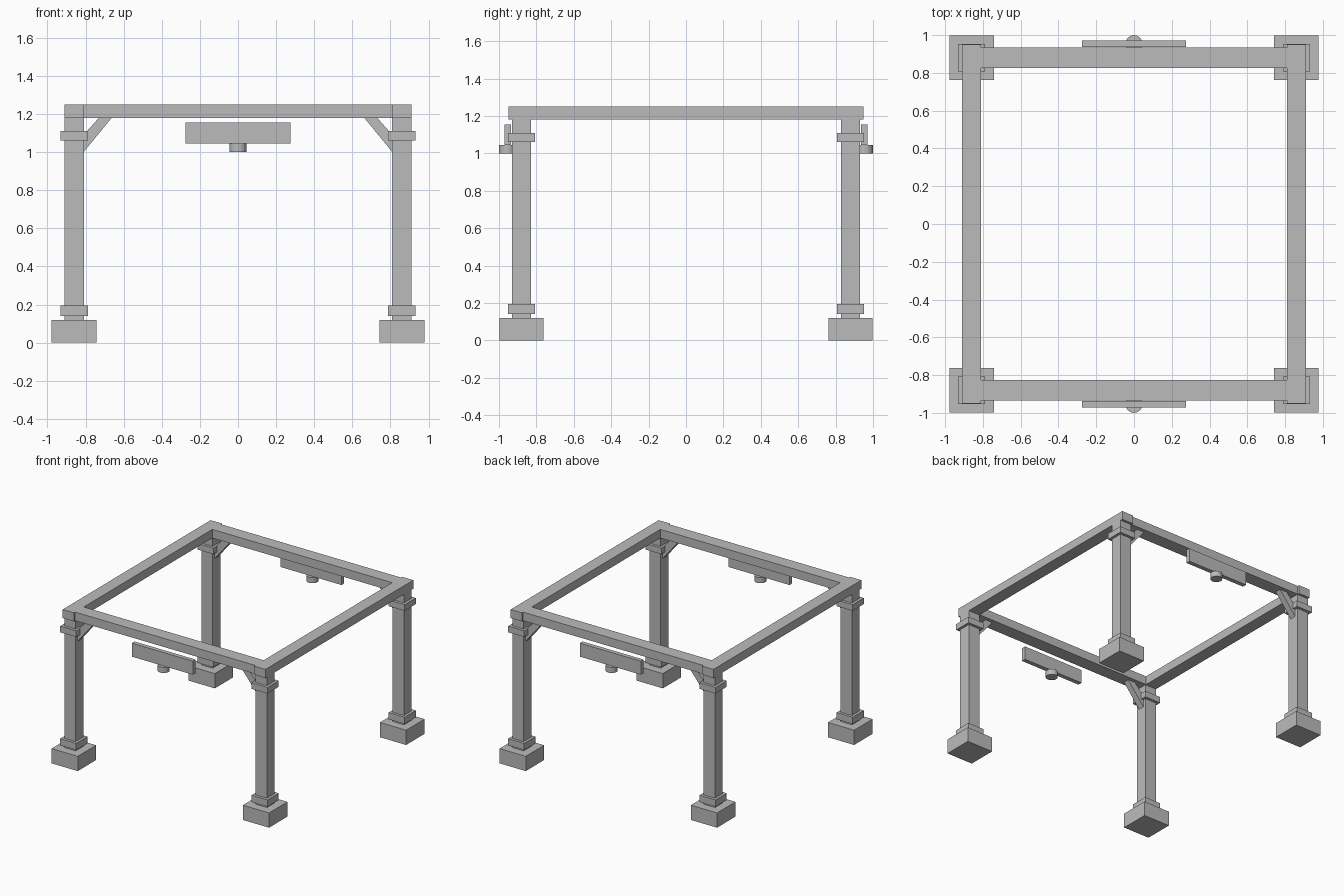
import bpy
import bmesh
from mathutils import Vector

cube = bpy.data.objects.get("Cube")
if cube:
    bpy.data.objects.remove(cube, do_unlink=True)

grey = bpy.data.materials.new("plain grey")
grey.use_nodes = True
COLOUR = (0.5, 0.5, 0.5, 1)
grey.diffuse_color = COLOUR
grey.node_tree.nodes["Principled BSDF"].inputs["Base Color"].default_value = COLOUR


def finish(name, bm):
    bmesh.ops.recalc_face_normals(bm, faces=bm.faces)
    mesh = bpy.data.meshes.new(name)
    bm.to_mesh(mesh)
    bm.free()
    mesh.materials.append(grey)
    obj = bpy.data.objects.new(name, mesh)
    bpy.context.scene.collection.objects.link(obj)
    return obj


def box(name, centre, size):
    bm = bmesh.new()
    bmesh.ops.create_cube(bm, size=1)
    for v in bm.verts:
        v.co = Vector(centre) + v.co * Vector(size)
    return finish(name, bm)


def extrude_y(name, profile, y0, y1):
    bm = bmesh.new()
    face = bm.faces.new([bm.verts.new((x, y0, z)) for x, z in profile])
    grown = bmesh.ops.extrude_face_region(bm, geom=[face])["geom"]
    moved = [g for g in grown if isinstance(g, bmesh.types.BMVert)]
    bmesh.ops.translate(bm, verts=moved, vec=(0, y1 - y0, 0))
    return finish(name, bm)


def cylinder(name, centre, radius, height, sides):
    bm = bmesh.new()
    bmesh.ops.create_cone(bm, cap_ends=True, segments=sides, radius1=radius,
                          radius2=radius, depth=height)
    bmesh.ops.translate(bm, verts=bm.verts, vec=centre)
    return finish(name, bm)


PX, PY = 0.86, 0.88      # post centre
BEAM_Z, BEAM_H = 1.215, 0.07

for sx, side in ((1, "left"), (-1, "right")):
    for sy, end in ((-1, "front"), (1, "back")):
        tag = f"{end}_{side}"
        x, y = sx * PX, sy * PY
        # Footing, post and its two collars
        box(f"footing_{tag}", (x, y, 0.06), (0.236, 0.236, 0.12))
        box(f"post_{tag}", (x, y, 0.65), (0.102, 0.1, 1.06))
        box(f"base_collar_{tag}", (x, y, 0.168), (0.144, 0.144, 0.055))
        box(f"top_collar_{tag}", (x, y, 1.085), (0.144, 0.144, 0.05))
        # Diagonal brace between post and cross beam
        profile = [(0.81, 1.0), (0.81, 1.09), (0.73, 1.18), (0.662, 1.18)]
        extrude_y(f"brace_{tag}", [(sx * px, pz) for px, pz in profile],
                  y - 0.025, y + 0.025)
    # Side beam running front to back
    box(f"side_beam_{side}", (sx * PX, 0, BEAM_Z), (0.102, 1.9, BEAM_H))

for sy, end in ((-1, "front"), (1, "back")):
    # Cross beam, hanging board and the small round lamp beneath it
    box(f"cross_beam_{end}", (0, sy * PY, BEAM_Z), (1.618, 0.11, BEAM_H))
    box(f"board_{end}", (0, sy * 0.954, 1.1), (0.55, 0.035, 0.11))
    cylinder(f"lamp_{end}", (0, sy * 0.955, 1.023), 0.045, 0.046, 16)
